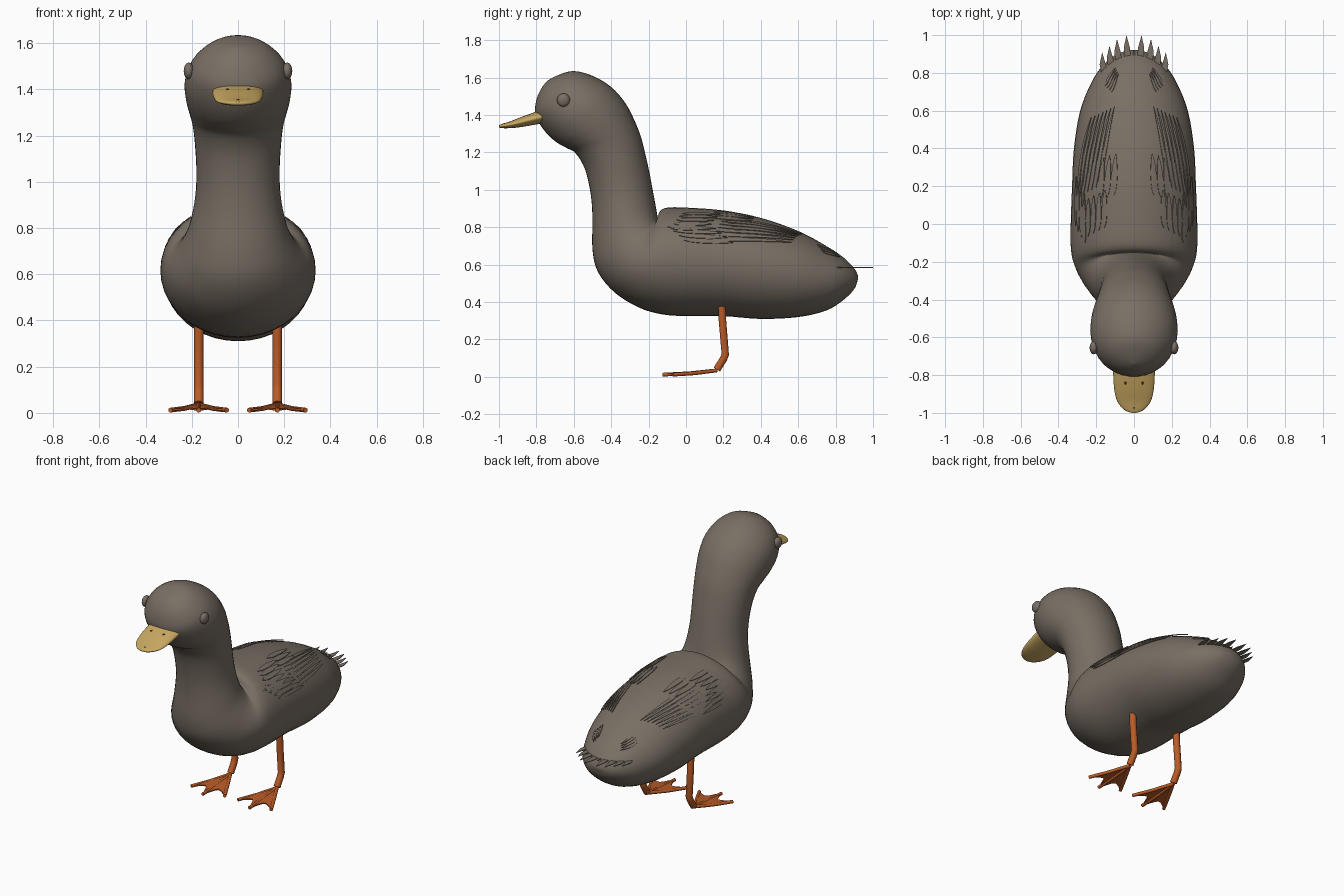
import bpy, bmesh, math
from mathutils import Vector
from mathutils.bvhtree import BVHTree

if "Cube" in bpy.data.objects:
    bpy.data.objects.remove(bpy.data.objects["Cube"])


def material(name, rgb):
    m = bpy.data.materials.new(name)
    m.use_nodes = True
    m.diffuse_color = (*rgb, 1)
    bsdf = next(n for n in m.node_tree.nodes if n.type == "BSDF_PRINCIPLED")
    bsdf.inputs["Base Color"].default_value = (*rgb, 1)
    bsdf.inputs["Roughness"].default_value = 0.8
    return m


PLUMAGE = material("grey brown plumage", (0.19, 0.158, 0.127))
BILL = material("tan bill", (0.58, 0.39, 0.12))
LEG = material("orange leg", (0.49, 0.105, 0.02))
DARK = material("dark nostril", (0.04, 0.03, 0.02))


def finish(name, bm, mat, smooth=True, thickness=0):
    mesh = bpy.data.meshes.new(name)
    bm.to_mesh(mesh)
    bm.free()
    mesh.materials.append(mat)
    mesh.polygons.foreach_set("use_smooth", [smooth] * len(mesh.polygons))
    ob = bpy.data.objects.new(name, mesh)
    bpy.context.collection.objects.link(ob)
    if thickness:
        mod = ob.modifiers.new("thickness", "SOLIDIFY")
        mod.thickness = thickness
        mod.offset = 0
    return ob


def spline(rows, steps):
    """Catmull-Rom interpolation through rows of numbers."""
    rows = [Vector(r) for r in rows]
    out = []
    for i in range(len(rows) - 1):
        a, b = rows[max(i - 1, 0)], rows[i]
        c, d = rows[i + 1], rows[min(i + 2, len(rows) - 1)]
        for k in range(steps):
            t = k / steps
            out.append(b + 0.5 * t * ((c - a) + t * ((2 * a - 5 * b + 4 * c - d)
                       + t * (3 * b - 3 * c + d - a))))
    return out + [rows[-1]]


def loft(rows, sides=40, steps=4):
    """Elliptical rings given by lower y, z, upper y, z and half width."""
    bm = bmesh.new()
    rings = []
    for ly, lz, uy, uz, w in spline(rows, steps):
        low, up = Vector((0, ly, lz)), Vector((0, uy, uz))
        mid, axis = (low + up) / 2, (up - low) / 2
        ring = []
        for i in range(sides):
            a = math.tau * i / sides
            ring.append(bm.verts.new(mid + axis * math.cos(a) + Vector((w * math.sin(a), 0, 0))))
        rings.append(ring)
    for r, q in zip(rings, rings[1:]):
        for i in range(sides):
            j = (i + 1) % sides
            bm.faces.new((r[i], r[j], q[j], q[i]))
    bm.faces.new(rings[0])
    bm.faces.new(rings[-1])
    bmesh.ops.recalc_face_normals(bm, faces=bm.faces)
    return bm


# Body, neck and head as one continuous skin from tail to crown
skin = loft([
    (.92, .525, .92, .54, .02), (.9, .47, .9, .58, .09), (.84, .41, .84, .64, .165),
    (.75, .355, .75, .7, .225), (.6, .32, .6, .78, .285), (.4, .31, .4, .85, .318),
    (.2, .325, .2, .89, .328), (0, .325, 0, .905, .335), (-.13, .335, -.1, .905, .335),
    (-.25, .37, -.14, .885, .323), (-.38, .45, -.15, .85, .29), (-.47, .56, -.155, .875, .245),
    (-.5, .68, -.165, .93, .21), (-.5, .85, -.18, 1.01, .186), (-.51, .98, -.195, 1.09, .18),
    (-.54, 1.11, -.215, 1.18, .185), (-.59, 1.195, -.24, 1.28, .195),
    (-.64, 1.225, -.275, 1.37, .21), (-.7, 1.26, -.325, 1.465, .226),
    (-.76, 1.32, -.4, 1.55, .23), (-.805, 1.4, -.5, 1.61, .2),
    (-.8, 1.48, -.6, 1.635, .135), (-.775, 1.54, -.68, 1.615, .065),
    (-.745, 1.58, -.74, 1.585, .004)])
surface = BVHTree.FromBMesh(skin)
finish("body_neck_and_head", skin, PLUMAGE)

# Flat-bottomed bill with a rounded tip
bill = finish("bill", loft([
    (-.74, 1.36, -.74, 1.435, .11), (-.8, 1.35, -.8, 1.418, .11),
    (-.88, 1.336, -.88, 1.39, .104), (-.94, 1.33, -.94, 1.366, .088),
    (-.985, 1.33, -.985, 1.352, .05), (-1, 1.335, -1, 1.346, .012)], 32), BILL)


def ellipsoid(name, center, size, mat):
    bm = bmesh.new()
    bmesh.ops.create_uvsphere(bm, u_segments=20, v_segments=12, radius=1)
    bmesh.ops.scale(bm, vec=size, verts=bm.verts)
    bmesh.ops.translate(bm, vec=center, verts=bm.verts)
    return finish(name, bm, mat)


def feather(bm, side, angle, y0, length, half, slant, rise):
    """A leaf-shaped vane laid on the back, starting at the shoulder end."""
    rows = 8
    grid = []
    for i in range(rows + 1):
        t = i / rows
        w = half * (0.08 + 0.92 * math.sin(math.pi * t ** 0.8) ** 0.7) if t < 1 else half * 0.08
        line = []
        for k in (-1, 0, 1):
            a = math.radians(angle + slant * t + k * w)
            origin = Vector((0, y0 + length * t, 0.6))
            hit, normal, _, _ = surface.ray_cast(origin, Vector((math.sin(a), 0, math.cos(a))))
            p = hit + Vector((normal.x, normal.y, abs(normal.z))) * (0.002 + rise * t)
            line.append(bm.verts.new((p.x * side, p.y, p.z)))
        grid.append(line)
    for r, q in zip(grid, grid[1:]):
        for k in range(2):
            f = bm.faces.new((r[k], r[k + 1], q[k + 1], q[k]))
            if side < 0:
                f.normal_flip()


# Feather rows: first angle, angle step, count, start, start step, length, half width, slant
ROWS = [(21, 7, 3, .15, -.01, .22, 3.2, 0), (30, 6, 5, -.02, -.015, .2, 2.8, 0),
        (36, 5, 7, .2, -.01, .42, 2, -3), (52, 5, 4, -.1, .03, .26, 2.2, 2),
        (48, 6, 4, .7, .01, .09, 2.5, 4)]


def tube(name, points, radius, mat):
    curve = bpy.data.curves.new(name, "CURVE")
    curve.dimensions = "3D"
    curve.bevel_depth = 1
    curve.bevel_resolution = 3
    curve.use_fill_caps = True
    line = curve.splines.new("POLY")
    line.points.add(len(points) - 1)
    for p, co in zip(line.points, points):
        p.co = (*co, 1)
        p.radius = radius
    curve.materials.append(mat)
    ob = bpy.data.objects.new(name, curve)
    bpy.context.collection.objects.link(ob)


for side, label in ((1, "left"), (-1, "right")):
    # Eye and nostril
    ellipsoid(label + "_eye", (side * .213, -.655, 1.48), (.022, .035, .036), PLUMAGE)
    ellipsoid(label + "_nostril", (side * .045, -.84, 1.4), (.007, .009, .004), DARK)

    # Folded wing feathers
    bm = bmesh.new()
    for angle, da, count, y0, dy, length, half, slant in ROWS:
        for i in range(count):
            feather(bm, side, angle + da * i, y0 + dy * i, length, half, slant, .007)
    finish(label + "_wing_feathers", bm, PLUMAGE, False, .004)

    # Flat fan of tail spikes
    bm = bmesh.new()
    for tip_x, tip_y in ((.04, .995), (.09, .975), (.13, .94), (.168, .905)):
        root_x, root_y = tip_x * .85, tip_y - .15
        spike = ((root_x - .02, root_y), (root_x + .02, root_y),
                 (tip_x + .014, tip_y - .06), (tip_x, tip_y + .004), (tip_x - .018, tip_y - .06))
        f = bm.faces.new([bm.verts.new((side * x, y, .585)) for x, y in spike])
        if side < 0:
            f.normal_flip()
    finish(label + "_tail_feathers", bm, PLUMAGE, False, .004)

    # Leg with a bent ankle
    x = side * .17
    tube(label + "_leg", [(x, .19, .42), (x, .195, .3), (x, .21, .12), (x, .2, .095),
                          (x, .165, .04)], .021, LEG)

    # Three toes joined by scalloped webbing
    heel = Vector((x, .165, .035))
    tips = [Vector((x + dx, y, .012)) for dx, y in ((-.122, -.07), (0, -.125), (.122, -.07))]
    for tip, toe in zip(tips, ("inner", "middle", "outer") if side > 0 else ("outer", "middle", "inner")):
        knuckle = heel.lerp(tip, .5) + Vector((0, 0, -.004))
        tube(f"{label}_{toe}_toe", [heel, knuckle, tip], .0105, LEG)
    bm = bmesh.new()
    for a, b in zip(tips, tips[1:]):
        edge = []
        for i in range(7):
            t = i / 6
            edge.append(bm.verts.new(a.lerp(b, t).lerp(heel, .26 * math.sin(math.pi * t))))
        top = bm.verts.new(heel)
        for p, q in zip(edge, edge[1:]):
            bm.faces.new((top, p, q))
    finish(label + "_foot_web", bm, LEG, False, .008)

# Short centre tail spike and bill tip mark
bm = bmesh.new()
bm.faces.new([bm.verts.new((x, y, .585)) for x, y in ((-.02, .84), (.02, .84), (0, .925))])
finish("centre_tail_feather", bm, PLUMAGE, False, .004)
ellipsoid("bill_tip_mark", (0, -.972, 1.354), (.008, .005, .003), DARK)
